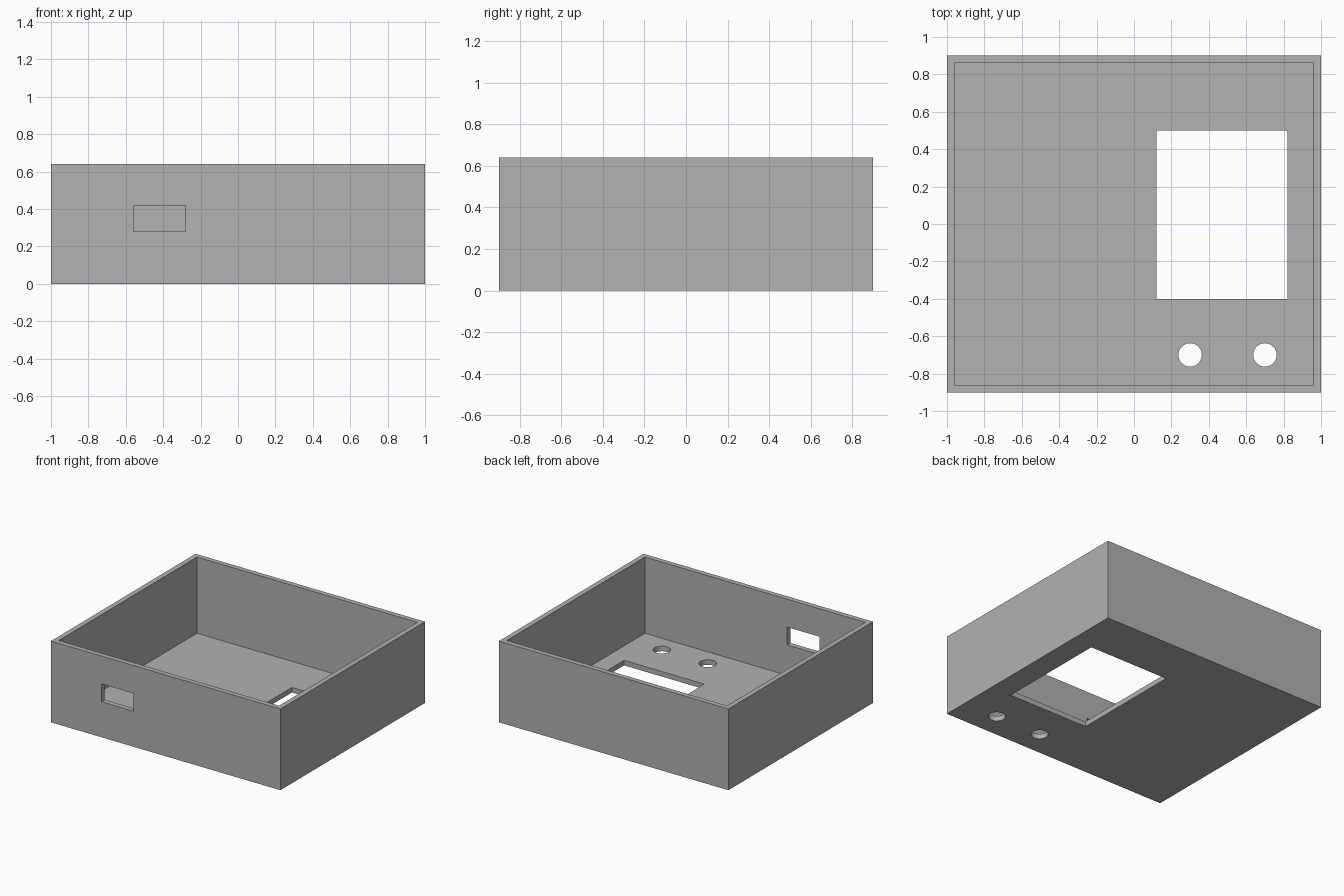
import bpy
import math

cube = bpy.data.objects.get("Cube")
if cube:
    bpy.data.objects.remove(cube, do_unlink=True)

WIDTH, DEPTH, HEIGHT, WALL = 2.0, 1.8, 0.64, 0.04

grey = bpy.data.materials.new("plain grey")
grey.use_nodes = True
colour = (0.445, 0.445, 0.445, 1)
grey.diffuse_color = colour
grey.node_tree.nodes["Principled BSDF"].inputs["Base Color"].default_value = colour


def box(name, low, high):
    """Box between two opposite corners."""
    centre = [(a + b) / 2 for a, b in zip(low, high)]
    bpy.ops.mesh.primitive_cube_add(size=1, location=centre)
    obj = bpy.context.object
    obj.name = name
    obj.scale = [b - a for a, b in zip(low, high)]
    bpy.ops.object.transform_apply(location=True, rotation=False, scale=True)
    obj.data.materials.append(grey)
    return obj


def cut(body, cutter):
    """Subtract the cutter from the body, then discard it."""
    cutter.hide_render = True
    mod = body.modifiers.new("cut", 'BOOLEAN')
    mod.operation = 'DIFFERENCE'
    mod.solver = 'EXACT'
    mod.object = cutter
    bpy.context.view_layer.objects.active = body
    bpy.ops.object.modifier_apply(modifier=mod.name)
    bpy.data.objects.remove(cutter, do_unlink=True)


# Open-topped enclosure
x, y = WIDTH / 2, DEPTH / 2
case = box("enclosure", (-x, -y, 0), (x, y, HEIGHT))
cut(case, box("cavity_cutter", (WALL - x, WALL - y, WALL),
              (x - WALL, y - WALL, HEIGHT + 0.2)))

# Screen opening in the floor
cut(case, box("screen_cutter", (0.12, -0.4, -0.1), (0.82, 0.5, 0.1)))

# Socket slot in the front wall
cut(case, box("socket_cutter", (-0.56, -y - 0.1, 0.28), (-0.28, -y + 0.1, 0.42)))

# Two round button holes in the floor
for hole_x in (0.3, 0.7):
    bpy.ops.mesh.primitive_cylinder_add(vertices=48, radius=0.0625, depth=0.2,
                                        location=(hole_x, -0.7, 0))
    drill = bpy.context.object
    drill.name = "button_hole_cutter"
    drill.data.materials.append(grey)
    cut(case, drill)

# Smooth hole walls, crisp edges
bpy.ops.object.select_all(action='DESELECT')
case.select_set(True)
bpy.context.view_layer.objects.active = case
bpy.ops.object.shade_smooth_by_angle(angle=math.radians(30))
